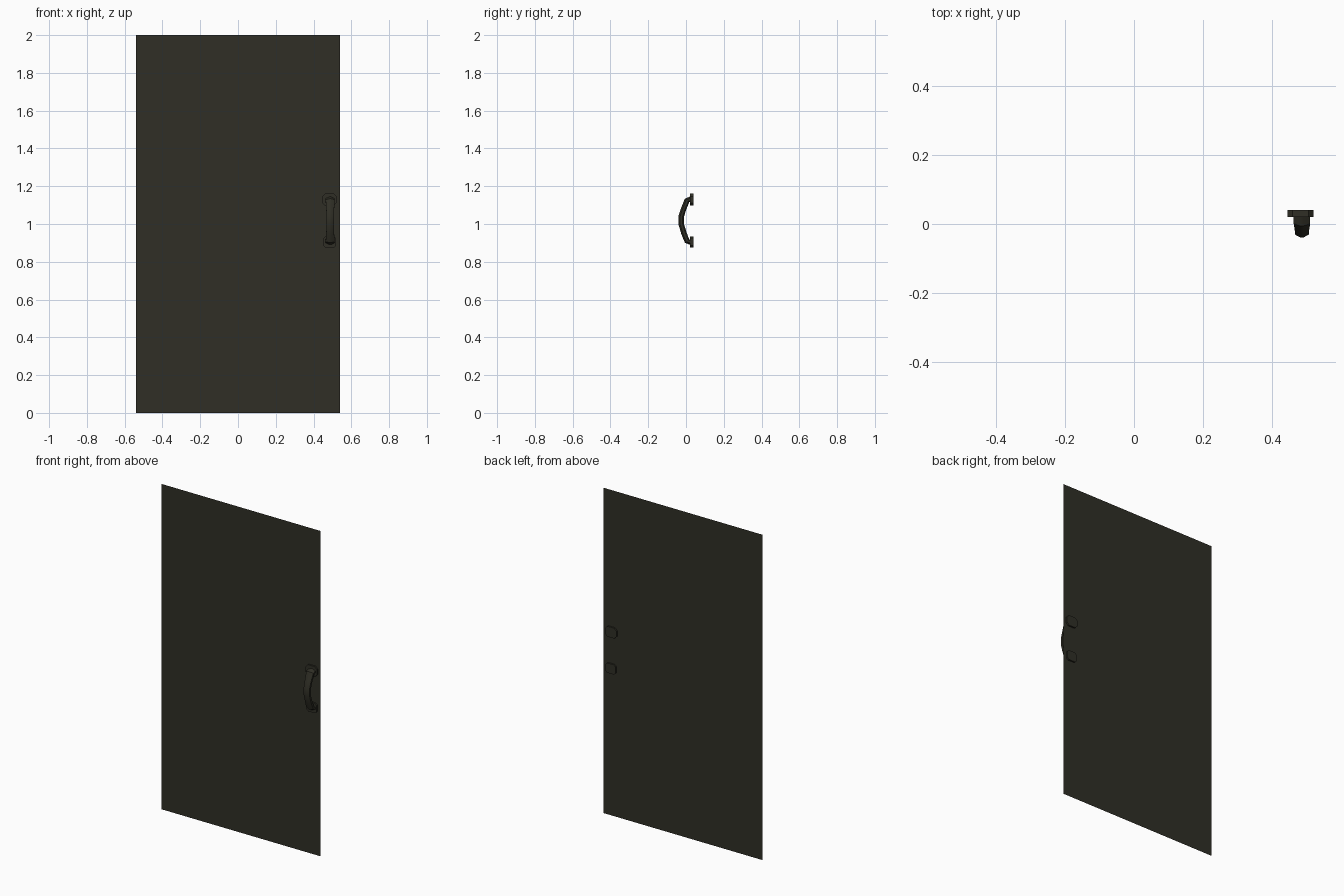
import bpy, bmesh, math
from mathutils import Vector

if "Cube" in bpy.data.objects:
    bpy.data.objects.remove(bpy.data.objects["Cube"])

mat = bpy.data.materials.new("dark olive brown")
mat.diffuse_color = (0.029, 0.028, 0.019, 1)
mat.use_nodes = True
mat.node_tree.nodes["Principled BSDF"].inputs["Base Color"].default_value = mat.diffuse_color

def finish(bm, name):
    bmesh.ops.recalc_face_normals(bm, faces=bm.faces)
    me = bpy.data.meshes.new(name)
    bm.to_mesh(me)
    bm.free()
    me.materials.append(mat)
    ob = bpy.data.objects.new(name, me)
    bpy.context.collection.objects.link(ob)
    return ob

# door panel: a single flat sheet
bm = bmesh.new()
bm.faces.new([bm.verts.new((x, 0.03, z)) for x, z in
              ((-0.54, 0), (0.54, 0), (0.54, 2), (-0.54, 2))])
finish(bm, "door_panel")

# mounting plates: chamfered rectangles passing through the sheet
def plate(name, cx, cz, w, h, c):
    bm = bmesh.new()
    outline = [(-w + c, -h), (w - c, -h), (w, -h + c), (w, h - c),
               (w - c, h), (-w + c, h), (-w, h - c), (-w, -h + c)]
    f = bm.faces.new([bm.verts.new((cx + x, 0.02, cz + z)) for x, z in outline])
    r = bmesh.ops.extrude_face_region(bm, geom=[f], use_keep_orig=True)
    vs = [g for g in r["geom"] if isinstance(g, bmesh.types.BMVert)]
    bmesh.ops.translate(bm, verts=vs, vec=(0, 0.02, 0))
    finish(bm, name)

plate("upper_plate", 0.484, 1.129, 0.038, 0.032, 0.015)
plate("lower_plate", 0.486, 0.905, 0.033, 0.030, 0.010)

# bowed grip: six-sided section swept along a side profile (y, z, half width)
path = [(0.024, 1.13, 0.024), (0.006, 1.125, 0.024), (-0.012, 1.08, 0.021),
        (-0.025, 1.04, 0.020), (-0.025, 1.00, 0.020), (-0.010, 0.95, 0.021),
        (0.006, 0.91, 0.024), (0.024, 0.905, 0.024)]
section = [(-1, 0.007), (-0.6, 0.014), (0.6, 0.014), (1, 0.007),
           (1, -0.006), (0.15, -0.015), (-0.15, -0.015), (-1, -0.006)]
bm = bmesh.new()
rings = []
for i, (y, z, w) in enumerate(path):
    a, b = path[max(i - 1, 0)], path[min(i + 1, len(path) - 1)]
    t = Vector((b[0] - a[0], b[1] - a[1])).normalized()
    n = Vector((-t.y, t.x))          # points towards the wall
    rings.append([bm.verts.new((0.488 + u * w, y - n.x * -d, z - n.y * -d))
                  for u, d in section])
for r0, r1 in zip(rings, rings[1:]):
    for k in range(len(section)):
        j = (k + 1) % len(section)
        bm.faces.new((r0[k], r0[j], r1[j], r1[k]))
bm.faces.new(rings[0])
bm.faces.new(rings[-1])
grip = finish(bm, "handle_grip")
bpy.context.view_layer.objects.active = grip
grip.select_set(True)
bpy.ops.object.shade_smooth_by_angle(angle=math.radians(30))
